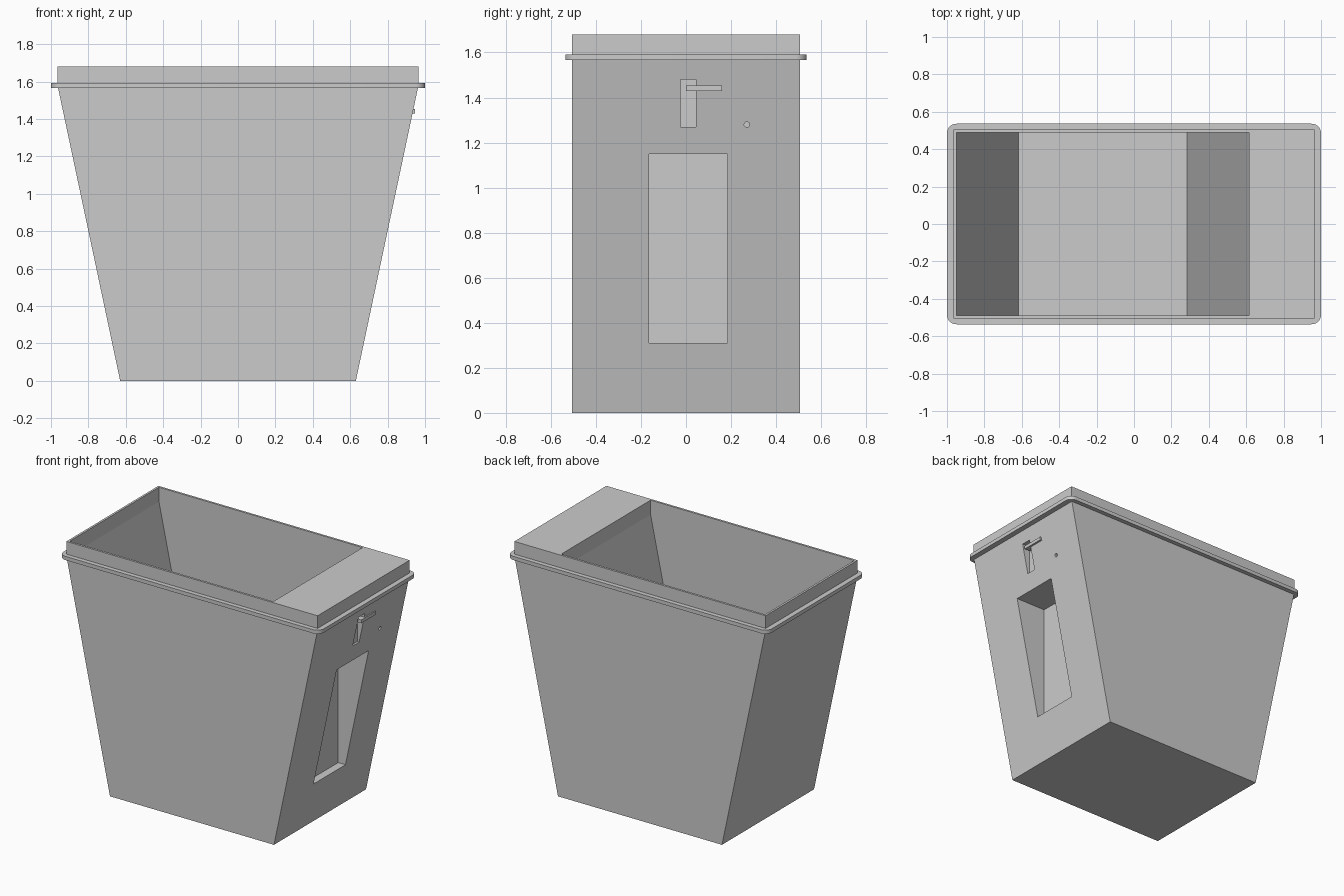
import bpy, bmesh
from math import pi
from mathutils import Matrix

if "Cube" in bpy.data.objects:
    bpy.data.objects.remove(bpy.data.objects["Cube"])


def make_object(name, bm):
    bmesh.ops.recalc_face_normals(bm, faces=bm.faces[:])
    mesh = bpy.data.meshes.new(name)
    bm.to_mesh(mesh)
    bm.free()
    obj = bpy.data.objects.new(name, mesh)
    bpy.context.collection.objects.link(obj)
    return obj


def prism(name, profile, y0, y1):
    """Extrude an (x, z) profile along y."""
    bm = bmesh.new()
    face = bm.faces.new([bm.verts.new((x, y0, z)) for x, z in profile])
    new = bmesh.ops.extrude_face_region(bm, geom=[face])["geom"]
    verts = [v for v in new if isinstance(v, bmesh.types.BMVert)]
    bmesh.ops.translate(bm, vec=(0, y1 - y0, 0), verts=verts)
    return make_object(name, bm)


def box(name, x0, x1, y0, y1, z0, z1):
    return prism(name, [(x0, z0), (x1, z0), (x1, z1), (x0, z1)], y0, y1)


def cut(target, cutter):
    mod = target.modifiers.new("cut", "BOOLEAN")
    mod.operation = "DIFFERENCE"
    mod.solver = "EXACT"
    mod.object = cutter
    cutter.hide_render = True
    bpy.context.view_layer.objects.active = target
    bpy.ops.object.modifier_apply(modifier=mod.name)
    bpy.data.objects.remove(cutter)


# Tapered bin body with a straight collar
body = prism("bin_body", [(-0.63, 0), (0.63, 0), (0.965, 1.58), (0.965, 1.68),
                          (-0.965, 1.68), (-0.965, 1.58)], -0.505, 0.505)

# Open main compartment, both ends parallel to the outer slope
cut(body, prism("cavity_cutter", [(-0.618, 0.015), (0.283, 0.015), (0.615, 1.58),
                                  (0.615, 1.8), (-0.95, 1.8), (-0.95, 1.58)],
                -0.49, 0.49))

# Window recess and latch slot, both with upright back faces
cut(body, box("window_cutter", 0.64, 1.2, -0.165, 0.185, 0.31, 1.15))
cut(body, box("slot_cutter", 0.885, 1.2, -0.025, 0.045, 1.27, 1.48))

# Small round hole beside the latch
bm = bmesh.new()
bmesh.ops.create_cone(bm, cap_ends=True, segments=24, radius1=0.012, radius2=0.012,
                      depth=0.2, matrix=Matrix.Translation((0.985, 0.27, 1.28))
                      @ Matrix.Rotation(pi / 2, 4, "Y"))
cut(body, make_object("hole_cutter", bm))

# Rim flange with rounded corners
bm = bmesh.new()
bmesh.ops.create_cube(bm, size=1, matrix=Matrix.Translation((0, 0, 1.579))
                      @ Matrix.Diagonal((2.0, 1.072, 0.026, 1)))
corners = [e for e in bm.edges if abs(e.verts[0].co.z - e.verts[1].co.z) > 0.01]
bmesh.ops.bevel(bm, geom=corners, offset=0.05, segments=8, profile=0.5,
                affect="EDGES")
rim = make_object("rim_flange", bm)
cut(rim, box("rim_cutter", -0.958, 0.958, -0.498, 0.498, 1.4, 1.8))

# Latch lever across the slot
box("latch_lever", 0.90, 0.947, 0.0, 0.16, 1.43, 1.453)

# Crisp edges, smooth rounded corners
for obj in (body, rim):
    bpy.ops.object.select_all(action="DESELECT")
    obj.select_set(True)
    bpy.context.view_layer.objects.active = obj
    bpy.ops.object.shade_smooth_by_angle(angle=0.2)
